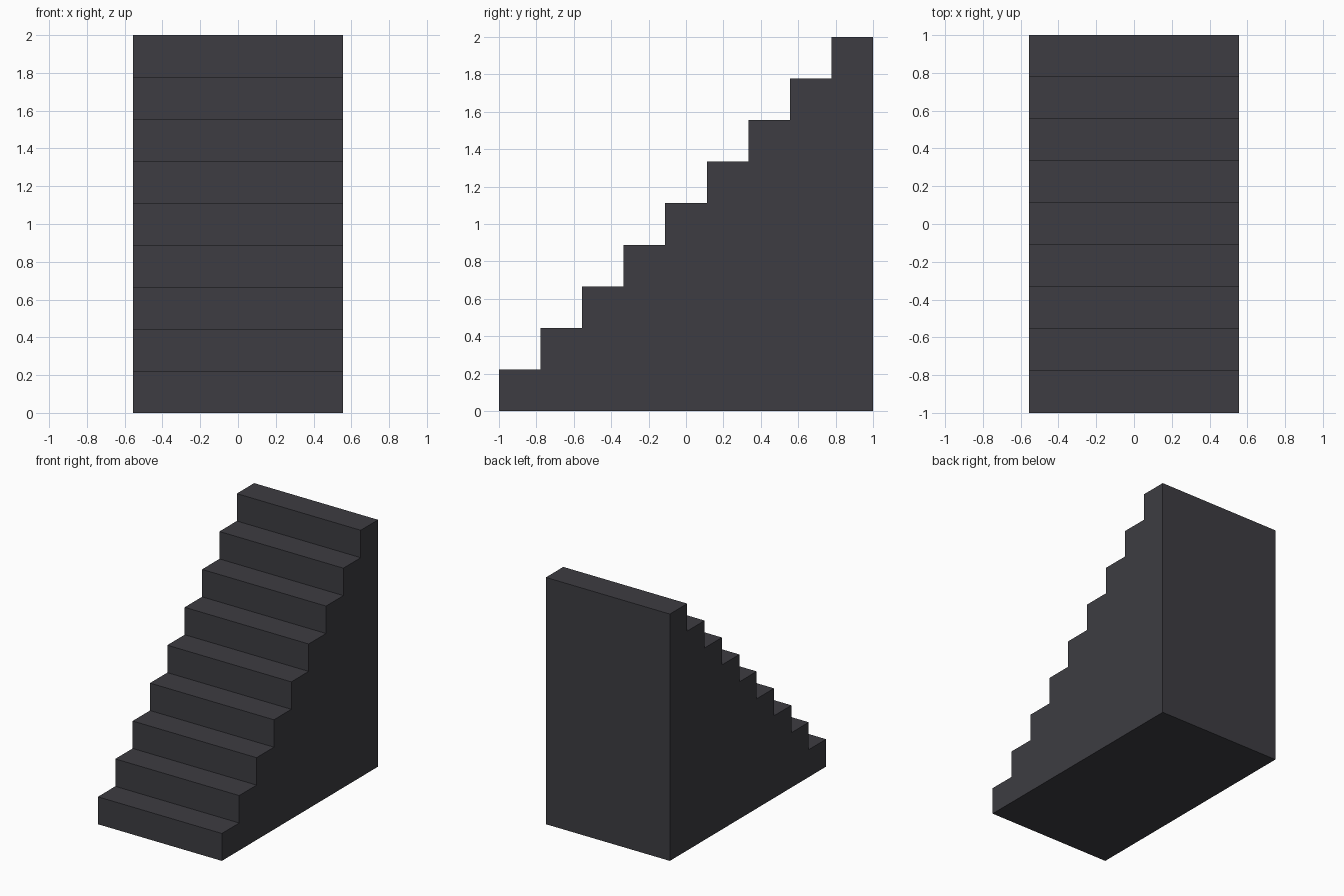
import bpy, bmesh

if "Cube" in bpy.data.objects:
    bpy.data.objects.remove(bpy.data.objects["Cube"])

STEPS = 9
SIZE = 2 / STEPS          # tread depth and riser height
HALF_WIDTH = 5 / 9

# Single dark grey for the whole staircase
grey = bpy.data.materials.new("dark grey")
grey.diffuse_color = (0.047, 0.046, 0.054, 1)
grey.use_nodes = True
grey.node_tree.nodes["Principled BSDF"].inputs["Base Color"].default_value = grey.diffuse_color

# Stepped side profile in the y-z plane
profile = [(1, 0), (-1, 0)]
for i in range(STEPS):
    y, top = -1 + i * SIZE, (i + 1) * SIZE
    profile += [(y, top), (y + SIZE, top)]

# Staircase: fill the profile and extrude it across the width
bm = bmesh.new()
side = bm.faces.new([bm.verts.new((-HALF_WIDTH, y, z)) for y, z in profile])
ext = bmesh.ops.extrude_face_region(bm, geom=[side], use_keep_orig=True)
moved = [g for g in ext["geom"] if isinstance(g, bmesh.types.BMVert)]
bmesh.ops.translate(bm, verts=moved, vec=(2 * HALF_WIDTH, 0, 0))
bmesh.ops.recalc_face_normals(bm, faces=bm.faces[:])

mesh = bpy.data.meshes.new("staircase")
bm.to_mesh(mesh)
bm.free()
mesh.materials.append(grey)
bpy.context.collection.objects.link(bpy.data.objects.new("staircase", mesh))
